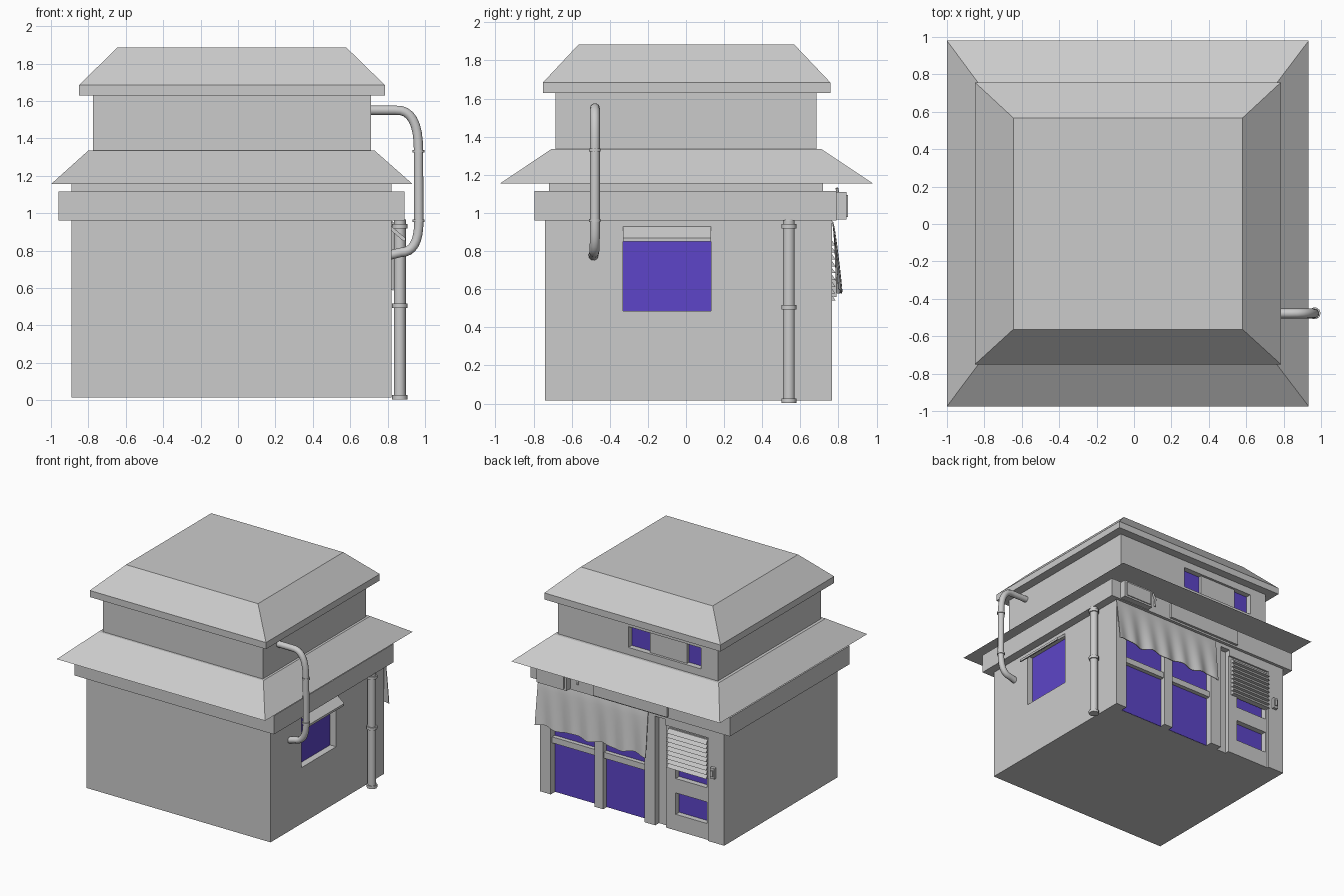
import bpy, bmesh, math
from mathutils import Vector

if "Cube" in bpy.data.objects:
    bpy.data.objects.remove(bpy.data.objects["Cube"])

glass = bpy.data.materials.new("glass_blue")
glass.diffuse_color = (0.11, 0.06, 0.58, 1)
glass.use_nodes = True
glass.node_tree.nodes["Principled BSDF"].inputs["Base Color"].default_value = glass.diffuse_color


def add_mesh(name, bm, mat=None):
    bmesh.ops.recalc_face_normals(bm, faces=bm.faces)
    me = bpy.data.meshes.new(name)
    bm.to_mesh(me)
    bm.free()
    ob = bpy.data.objects.new(name, me)
    bpy.context.collection.objects.link(ob)
    if mat:
        me.materials.append(mat)
    return ob


def frustum(name, lo, hi, z0, z1, mat=None):
    """Solid between two (x0, x1, y0, y1) rectangles."""
    bm = bmesh.new()
    rings = []
    for (x0, x1, y0, y1), z in ((lo, z0), (hi, z1)):
        rings.append([bm.verts.new(p) for p in
                      ((x0, y0, z), (x1, y0, z), (x1, y1, z), (x0, y1, z))])
    bm.faces.new(rings[0][::-1])
    bm.faces.new(rings[1])
    for i in range(4):
        j = (i + 1) % 4
        bm.faces.new((rings[0][i], rings[0][j], rings[1][j], rings[1][i]))
    return add_mesh(name, bm, mat)


def box(name, x0, x1, y0, y1, z0, z1, mat=None):
    r = (x0, x1, y0, y1)
    return frustum(name, r, r, z0, z1, mat)


def bake(ob):
    """Turn modifiers or curves into plain mesh data."""
    dg = bpy.context.evaluated_depsgraph_get()
    me = bpy.data.meshes.new_from_object(ob.evaluated_get(dg))
    name = ob.name
    if ob.type == 'MESH':
        ob.modifiers.clear()
        ob.data = me
        return ob
    bpy.data.objects.remove(ob)
    new = bpy.data.objects.new(name, me)
    bpy.context.collection.objects.link(new)
    return new


def cut(ob, *dims):
    c = box("cutter", *dims)
    c.hide_render = True
    m = ob.modifiers.new("cut", 'BOOLEAN')
    m.operation = 'DIFFERENCE'
    m.solver = 'EXACT'
    m.object = c
    bpy.context.view_layer.update()
    bake(ob)
    bpy.data.objects.remove(c)


def smooth(ob):
    bpy.ops.object.select_all(action='DESELECT')
    ob.select_set(True)
    bpy.context.view_layer.objects.active = ob
    bpy.ops.object.shade_smooth_by_angle(angle=math.radians(40))


def pipe(name, pts, r):
    cu = bpy.data.curves.new(name, 'CURVE')
    cu.dimensions = '3D'
    cu.bevel_depth = r
    cu.bevel_resolution = 3
    cu.use_fill_caps = True
    sp = cu.splines.new('POLY')
    sp.points.add(len(pts) - 1)
    for p, q in zip(sp.points, pts):
        p.co = (*q, 1)
    ob = bpy.data.objects.new(name, cu)
    bpy.context.collection.objects.link(ob)
    bpy.context.view_layer.update()
    smooth(bake(ob))


def bend(a, c, b, n=8):
    a, b, c = Vector(a), Vector(b), Vector(c)
    return [a * (1 - t) ** 2 + c * 2 * t * (1 - t) + b * t * t
            for t in (i / n for i in range(n + 1))]


# Main stacked volumes
body = box("ground_floor_walls", -.89, .82, -.74, .765, .015, .97)
box("fascia_band", -.96, .89, -.795, .79, .96, 1.115)
box("roof_neck", -.89, .82, -.72, .72, 1.11, 1.16)
frustum("lower_roof", (-1, .934, -.975, .98), (-.80, .73, -.707, .71), 1.155, 1.335)
upper = box("upper_floor_walls", -.775, .71, -.685, .685, 1.33, 1.64)
top = (-.85, .785, -.75, .757)
box("upper_roof_slab", *top, 1.63, 1.685)
frustum("upper_roof", top, (-.645, .58, -.563, .567), 1.685, 1.885)

# Recesses in the walls
cut(body, -.15, .72, .705, .9, -.1, .93)       # shop window
cut(body, -.34, -.25, .715, .9, -.1, .93)      # gap beside door
cut(body, -.74, -.335, .75, .9, -.1, .88)      # door panel
cut(body, -.72, -.43, .70, .9, .15, .33)       # lower door pane
cut(body, -.72, -.43, .70, .9, .45, .86)       # upper door pane
cut(body, .76, .95, -.33, .13, .485, .93)      # side window
cut(upper, -.62, .055, .635, .8, 1.395, 1.57)  # upper window

# Glass panes
box("shop_glass", -.15, .72, .70, .709, .016, .93, glass)
box("lower_door_glass", -.72, -.43, .695, .704, .15, .33, glass)
box("upper_door_glass", -.72, -.43, .695, .704, .45, .86, glass)
box("side_glass", .755, .764, -.33, .13, .485, .93, glass)
box("upper_glass", -.62, .055, .63, .639, 1.395, 1.57, glass)
box("upper_window_panel", -.475, -.13, .63, .665, 1.395, 1.57)

# Shop window bars
box("shop_mullion", .24, .32, .70, .755, .015, .93)
box("shop_transom", -.15, .72, .70, .745, .44, .49)

# Roller shutter slats over the door
for i in range(9):
    z = .54 + i * .036
    frustum(f"shutter_slat_{i}", (-.735, -.37, .74, .785), (-.735, -.37, .74, .762), z, z + .033)
box("shutter_backing", -.73, -.375, .735, .755, .54, .865)

# Small wall box next to the door
box("door_box", -.815, -.775, .76, .79, .56, .65)
box("door_box_cover", -.805, -.785, .78, .80, .58, .63)

# Sloped hood over the side window
bm = bmesh.new()
prof = [(.815, .93), (.82, .93), (.895, .868), (.895, .85), (.885, .85), (.815, .91)]
f = bm.faces.new([bm.verts.new((x, -.33, z)) for x, z in prof])
ext = bmesh.ops.extrude_face_region(bm, geom=[f])
bmesh.ops.translate(bm, vec=(0, .46, 0),
                    verts=[v for v in ext["geom"] if isinstance(v, bmesh.types.BMVert)])
add_mesh("window_hood", bm)

# Fascia fittings: blank board, unit box with cover, small bracket
box("fascia_board", -.39, .295, .78, .81, .975, 1.10)
box("fascia_unit", .52, .80, .78, .842, .965, 1.11)
box("fascia_unit_cover", .54, .78, .84, .85, .98, 1.095)
pipe("fascia_bracket", [(.45, .792, 1.02), (.45, .797, 1.08), (.47, .793, 1.13)], .008)

# Hanging cloth with ripples
NX, NZ = 60, 12
bm = bmesh.new()
grid = []
for j in range(NZ + 1):
    t = j / NZ
    row = []
    for i in range(NX + 1):
        x = -.19 + 1.02 * i / NX
        w = math.sin(38 * x + 1.5 * t) + .6 * math.sin(17 * x + 1)
        z = .955 - t * (.365 + .012 * math.sin(23 * x))
        row.append(bm.verts.new((x, .772 + .036 * t ** .7 + .009 * t * w, z)))
    grid.append(row)
for j in range(NZ):
    for i in range(NX):
        bm.faces.new((grid[j][i], grid[j][i + 1], grid[j + 1][i + 1], grid[j + 1][i]))
cloth = add_mesh("cloth_awning", bm)
so = cloth.modifiers.new("thickness", 'SOLIDIFY')
so.thickness = .006
bpy.context.view_layer.update()
smooth(bake(cloth))

# Bent side pipe with collars
y = -.478
pipe("vent_pipe", [(.70, y, 1.55)]
     + bend((.84, y, 1.55), (.967, y, 1.56), (.965, y, 1.33))
     + bend((.967, y, .96), (.967, y, .79), (.87, y - .005, .79))
     + [(.81, y - .008, .775)], .026)
for z in (1.33, .96):
    pipe("vent_collar", [(.966, y, z - .007), (.966, y, z + .007)], .032)

# Straight downpipe with collars
pipe("downpipe", [(.865, .54, .005), (.865, .54, .965)], .032)
for z in (.93, .505, .015):
    pipe("downpipe_collar", [(.865, .54, z - .012), (.865, .54, z + .012)], .041)
